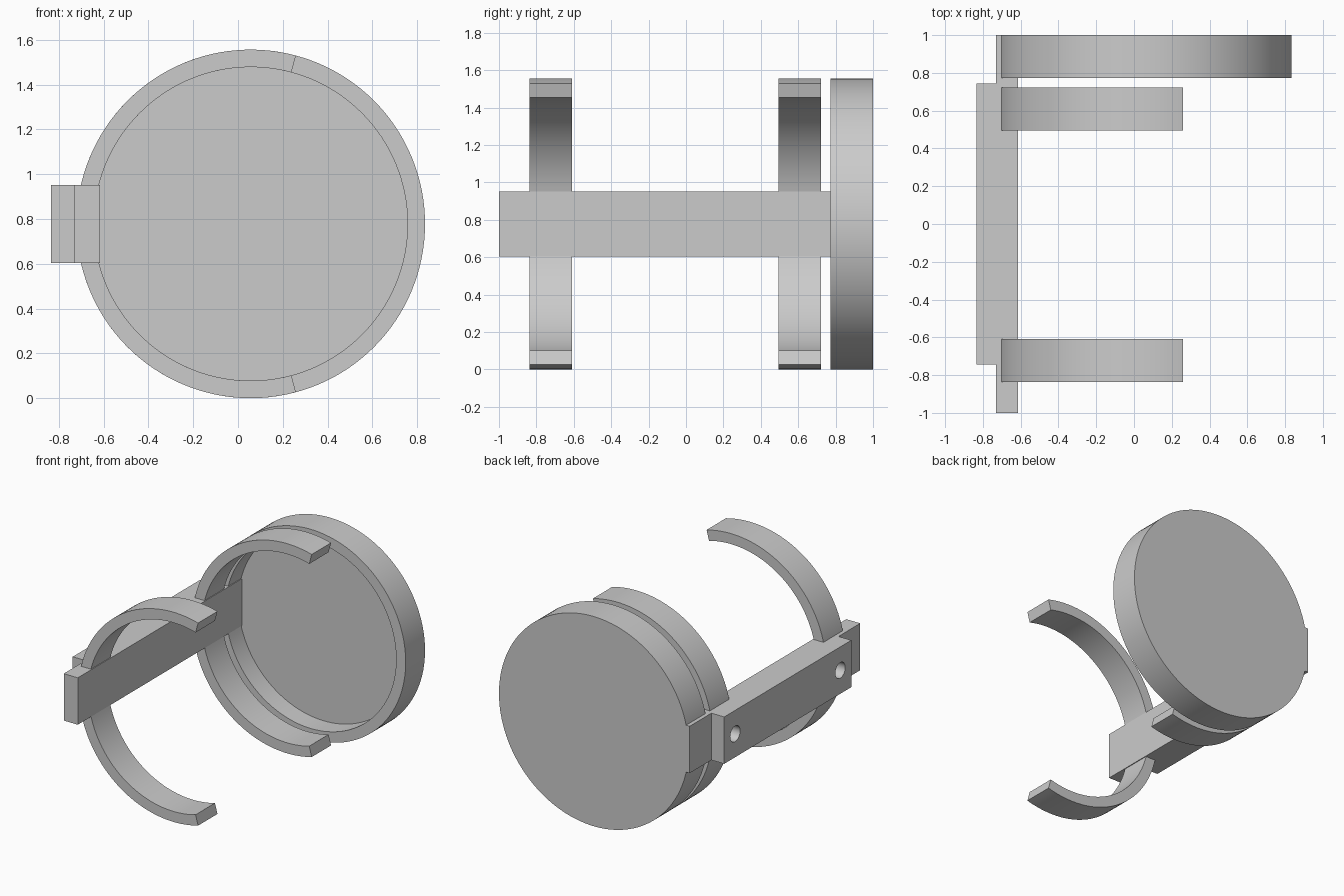
import bpy, bmesh
from math import radians, cos, sin
from mathutils import Vector

if "Cube" in bpy.data.objects:
    bpy.data.objects.remove(bpy.data.objects["Cube"])

CX, CZ = 0.057, 0.778        # axis of cup and clips
R_OUT, R_IN = 0.778, 0.70
SEGMENTS = 128


def prism(name, points, sweep):
    """Extrude a closed flat outline along the sweep vector."""
    bm = bmesh.new()
    face = bm.faces.new([bm.verts.new(p) for p in points])
    ext = bmesh.ops.extrude_face_region(bm, geom=[face])["geom"]
    moved = [v for v in ext if isinstance(v, bmesh.types.BMVert)]
    bmesh.ops.translate(bm, verts=moved, vec=Vector(sweep))
    bmesh.ops.recalc_face_normals(bm, faces=bm.faces)
    mesh = bpy.data.meshes.new(name)
    bm.to_mesh(mesh)
    bm.free()
    obj = bpy.data.objects.new(name, mesh)
    bpy.context.collection.objects.link(obj)
    return obj


def arc(radius, start, end, count, y):
    angles = [radians(start + (end - start) * i / count) for i in range(count + 1)]
    return [(CX + radius * cos(a), y, CZ + radius * sin(a)) for a in angles]


def disc(name, radius, y0, y1):
    return prism(name, arc(radius, 0, 360, SEGMENTS, y0)[:-1], (0, y1 - y0, 0))


def combine(target, other, operation):
    mod = target.modifiers.new(operation.lower(), "BOOLEAN")
    mod.operation, mod.object, mod.solver = operation, other, "EXACT"
    bpy.ops.object.select_all(action="DESELECT")
    bpy.context.view_layer.objects.active = target
    target.select_set(True)
    bpy.ops.object.modifier_apply(modifier=mod.name)
    bpy.data.objects.remove(other)


# Backbone: long bar with a thicker mounting pad on its outer side
outline = [(-0.615, -1), (-0.615, 1), (-0.73, 1), (-0.73, 0.745),
           (-0.835, 0.745), (-0.835, -0.745), (-0.73, -0.745), (-0.73, -1)]
holder = prism("clip_holder", [(x, y, CZ - 0.174) for x, y in outline], (0, 0, 0.348))

# Cup: closed at the back, open to the front
cup = disc("end_cup", R_OUT, 0.773, 1.0)
combine(cup, disc("cup_recess", R_IN, 0.6, 0.923), "DIFFERENCE")
combine(holder, cup, "UNION")

# Two open spring clips
for y in (-0.837, 0.495):
    ring = arc(R_OUT, 75, 285, 76, y) + arc(R_IN, 285, 75, 76, y)
    combine(holder, prism("spring_clip", ring, (0, 0.227, 0)), "UNION")

# Blind screw holes in the mounting pad
for y in (-0.616, 0.616):
    rim = [(-0.9, y + 0.058 * cos(radians(a)), CZ + 0.058 * sin(radians(a)))
           for a in range(0, 360, 10)]
    combine(holder, prism("screw_hole", rim, (0.17, 0, 0)), "DIFFERENCE")

bpy.ops.object.shade_smooth_by_angle(angle=radians(30))
